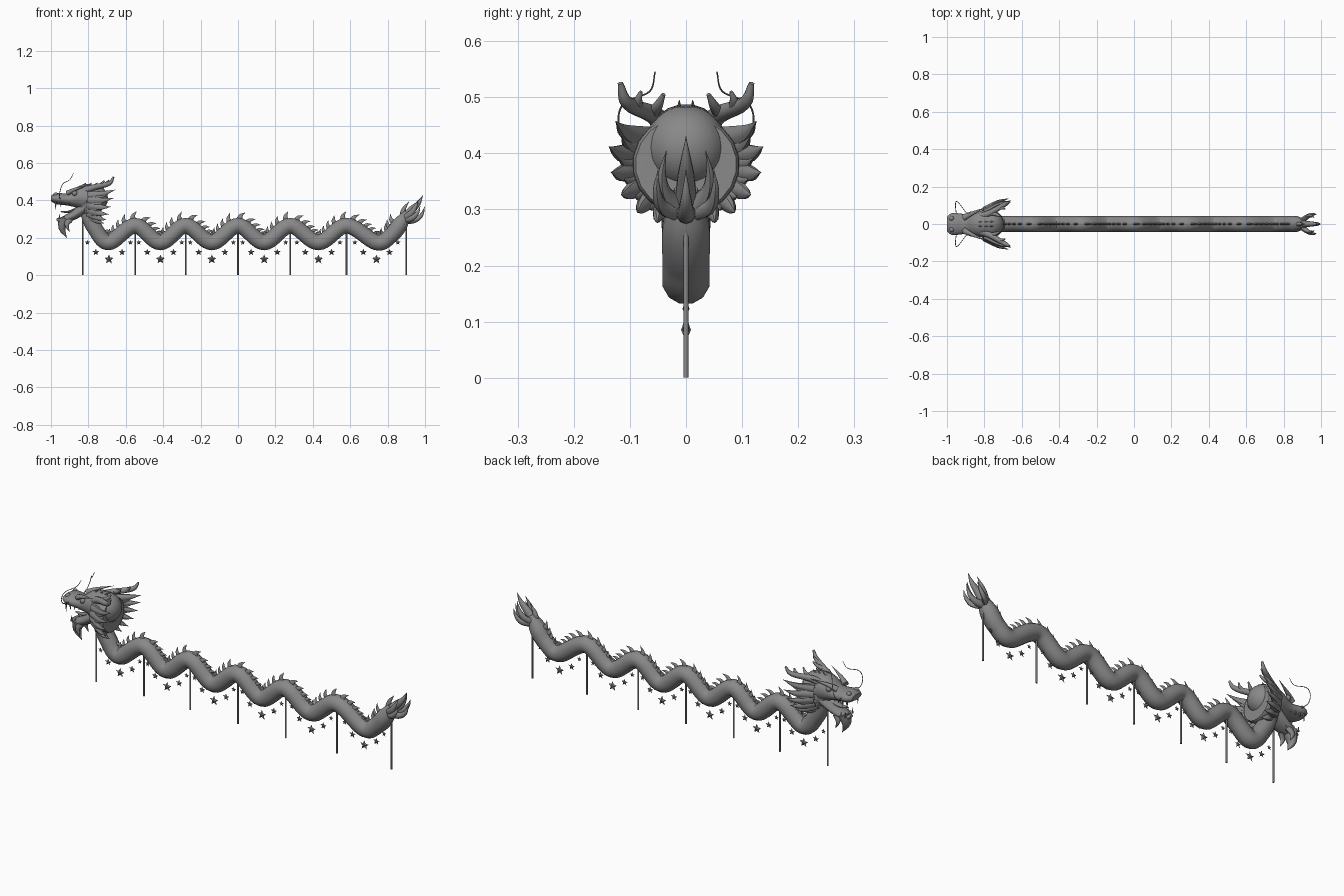
import bpy, bmesh, math
from mathutils import Vector

if "Cube" in bpy.data.objects:
    bpy.data.objects.remove(bpy.data.objects["Cube"])

grey = bpy.data.materials.new("plain grey")
grey.use_nodes = True
grey.diffuse_color = (0.25, 0.25, 0.25, 1)
grey.node_tree.nodes["Principled BSDF"].inputs["Base Color"].default_value = grey.diffuse_color


def finish(bm, name, smooth=True):
    """Turn a bmesh into a named, shaded object."""
    bmesh.ops.recalc_face_normals(bm, faces=bm.faces[:])
    mesh = bpy.data.meshes.new(name)
    bm.to_mesh(mesh)
    bm.free()
    mesh.materials.append(grey)
    obj = bpy.data.objects.new(name, mesh)
    bpy.context.collection.objects.link(obj)
    if smooth:
        bpy.ops.object.select_all(action="DESELECT")
        obj.select_set(True)
        bpy.context.view_layer.objects.active = obj
        bpy.ops.object.shade_smooth_by_angle(angle=math.radians(45))


def spline(points, steps):
    """Smooth curve through points of any dimension."""
    points = [Vector(point) for point in points]
    before = points[0] * 2 - points[1]
    after = points[-1] * 2 - points[-2]
    padded = [before, *points, after]
    curve = []
    for a, b, c, d in zip(padded, padded[1:], padded[2:], padded[3:]):
        leave, arrive = (c - a) / 2, (d - b) / 2
        for step in range(steps):
            t = step / steps
            ease = t * t * (3 - 2 * t)
            curve.append(b.lerp(c, ease) + leave * t * (1 - t) ** 2 - arrive * t * t * (1 - t))
    return curve + [points[-1]]


def taper(points, wide, deep, end=0):
    """Stations whose half width and half depth shrink toward the end."""
    last = len(points) - 1
    stations = []
    for index, point in enumerate(points):
        factor = end + (1 - end) * (1 - index / last) ** 0.7
        stations.append((*point, wide * factor, deep * factor))
    return stations


def sweep(bm, stations, steps, sides, sign=1):
    """Skin elliptical rings along stations of (x, y, z, half width, half depth)."""
    rows = spline(stations, steps)
    centres = [Vector((row[0], row[1] * sign, row[2])) for row in rows]
    rings = []
    for index, (centre, row) in enumerate(zip(centres, rows)):
        following = centres[min(index + 1, len(rows) - 1)]
        along = (following - centres[max(index - 1, 0)]).normalized()
        side = Vector((0, 1, 0))
        side = (side - along * side.dot(along)).normalized()
        up = side.cross(along)
        wide, deep = max(row[3], 0.0005), max(row[4], 0.0005)
        angles = [math.tau * (k + 0.5) / sides for k in range(sides)]
        rings.append([bm.verts.new(centre + side * wide * math.cos(angle) + up * deep * math.sin(angle))
                      for angle in angles])
    for low, high in zip(rings, rings[1:]):
        for k in range(sides):
            bm.faces.new((low[k - 1], low[k], high[k], high[k - 1]))
    bm.faces.new(rings[0])
    bm.faces.new(rings[-1])


def part(name, *paths, mirror=False, steps=4, sides=10):
    """One object from swept paths, copied to the other side if mirrored."""
    bm = bmesh.new()
    for path in paths:
        for sign in ((1, -1) if mirror else (1,)):
            sweep(bm, path, steps, sides, sign)
    finish(bm, name)


def balls(name, radius, *centres):
    bm = bmesh.new()
    for centre in centres:
        made = bmesh.ops.create_uvsphere(bm, u_segments=20, v_segments=12, radius=radius)
        bmesh.ops.translate(bm, verts=made["verts"], vec=centre)
    finish(bm, name)


# Waving body: crests over the poles, troughs halfway between
pole_places = [-0.83, -0.55, -0.28, 0, 0.28, 0.58, 0.9]
crests = pole_places[1:-1]
troughs = [(left + right) / 2 for left, right in zip(pole_places, pole_places[1:])]
girth = 0.043
crest_height, trough_height = 0.265, 0.175
wave = sorted([(x, 0, trough_height) for x in troughs] + [(x, 0, crest_height) for x in crests])
neck = [(-0.8, 0, 0.39), (-0.8, 0, 0.33), (-0.765, 0, 0.25)]
rear = [(0.815, 0, 0.21), (0.865, 0, 0.27)]
spine = neck + wave + rear
rump = (0.905, 0, 0.335, girth / 2, girth / 2)
part("body", *[taper(spine, girth, girth, end=1) + [rump]], steps=10, sides=12)

# Fins along the back, leaning toward the tail and taller on the crests
bm = bmesh.new()
line = spline(spine, 40)
travelled = 0
for here, ahead in zip(line, line[1:]):
    travelled += (ahead - here).length
    if travelled < 0.03 or here.x < troughs[0] - 0.05:
        continue
    travelled = 0
    along = (ahead - here).normalized()
    out = Vector((-along.z, 0, along.x))
    rise = (here.z - trough_height) / (crest_height - trough_height)
    size = girth * (0.5 + 0.25 * min(max(rise, 0), 1))
    root = here + out * girth * 0.85
    middle = root + out * size * 0.6 + along * size * 0.15
    tip = root + out * size * 1.2 + along * size * 0.8
    sweep(bm, taper([root, middle, tip], girth / 6, size / 2), 3, 6)
finish(bm, "back_fins")

# Support poles
pole_tops = [0.32] + [0.25] * len(crests) + [0.29]
for number, (x, top) in enumerate(zip(pole_places, pole_tops)):
    part(f"pole_{number}", taper([(x, 0, 0), (x, 0, top)], 0.0045, 0.0045, end=1), steps=1)


# Hanging stars, five under each trough
def star(bm, x, z, radius):
    rim = []
    for k in range(10):
        angle = math.pi / 2 + math.tau * k / 10
        reach = radius * (0.45 if k % 2 else 1)
        rim.append(bm.verts.new((x + reach * math.cos(angle), 0, z + reach * math.sin(angle))))
    for side in (-1, 1):
        hub = bm.verts.new((x, side * radius / 3, z))
        for k in range(10):
            bm.faces.new((rim[k - 1], rim[k], hub))


bm = bmesh.new()
for x in troughs:
    star(bm, x, 0.085, 0.026)
    for side in (-1, 1):
        star(bm, x + side * 0.07, 0.123, 0.019)
        star(bm, x + side * 0.115, 0.175, 0.014)
finish(bm, "hanging_stars", smooth=False)

# Skull with long snout, and the cheek collar that carries the mane
part("upper_head", [(-1, 0, 0.41, 0.04, 0.015), (-0.97, 0, 0.41, 0.06, 0.03),
                    (-0.9, 0, 0.405, 0.055, 0.035), (-0.83, 0, 0.415, 0.07, 0.07),
                    (-0.77, 0, 0.41, 0.075, 0.075)], sides=20)
balls("skull_back", 0.075, (-0.77, 0, 0.41))
part("mane_collar", [(-0.84, 0, 0.385, 0.05, 0.05), (-0.78, 0, 0.38, 0.09, 0.085),
                     (-0.73, 0, 0.38, 0.09, 0.085), (-0.75, 0, 0.38, 0.04, 0.04)], sides=20)

# Open lower jaw, tongue and hanging beard
part("lower_jaw", taper([(-0.82, 0, 0.36), (-0.88, 0, 0.32), (-0.94, 0, 0.295), (-0.97, 0, 0.3)],
                        0.06, 0.03, end=0.2), sides=14)
part("tongue", taper([(-0.83, 0, 0.37), (-0.9, 0, 0.34), (-0.95, 0, 0.34)], 0.026, 0.01, end=0.2))
part("beard", taper([(-0.93, 0, 0.305), (-0.94, 0, 0.25), (-0.915, 0, 0.2)], 0.042, 0.03))
part("beard_tufts", taper([(-0.9, 0.025, 0.3), (-0.915, 0.035, 0.27), (-0.9, 0.035, 0.23)],
                          0.015, 0.02), mirror=True)

# Teeth, with the fangs at the front
teeth = []
for k in range(4):
    x, length = -0.975 + 0.025 * k, 0.03 / (1 + k / 2)
    upper, lower = Vector((x, 0.045, 0.395)), Vector((x + 0.02, 0.03, 0.3))
    drop = Vector((0, 0, length))
    teeth.append(taper([upper, upper - drop * 1.5], 0.006, 0.006))
    teeth.append(taper([lower, lower + drop], 0.005, 0.005))
part("teeth", *teeth, mirror=True, steps=1, sides=6)

# Nostrils, eyes and brows
balls("nostrils", 0.013, (-0.975, 0.03, 0.43), (-0.975, -0.03, 0.43))
balls("eyes", 0.014, (-0.873, 0.052, 0.438), (-0.873, -0.052, 0.438))
part("brows", taper([(-0.91, 0.035, 0.44), (-0.87, 0.055, 0.46), (-0.79, 0.09, 0.485)],
                    0.018, 0.014), mirror=True)

# Branched horns
part("horns",
     taper([(-0.82, 0.04, 0.45), (-0.77, 0.06, 0.47), (-0.69, 0.105, 0.49), (-0.665, 0.117, 0.525)],
           0.02, 0.02, end=0.25),
     taper([(-0.77, 0.06, 0.47), (-0.735, 0.05, 0.485), (-0.715, 0.04, 0.505)], 0.012, 0.012, end=0.3),
     taper([(-0.72, 0.085, 0.48), (-0.7, 0.085, 0.495), (-0.69, 0.08, 0.51)], 0.01, 0.01, end=0.3),
     mirror=True)

# Mane spikes fanning outward and backward in two rows
spikes = []
for row in range(2):
    for k in range(6):
        angle = math.radians(30 - 19 * k - 8 * row)
        reach = 0.145 - 0.005 * k - 0.02 * row
        centre = Vector((-0.8, 0, 0.385))
        spoke = Vector((0, math.cos(angle), math.sin(angle)))
        root = centre + spoke * reach * 0.55
        tip = centre + spoke * reach
        tip.x = -0.655 - 0.012 * k - 0.045 * row
        middle = root.lerp(tip, 0.55) + Vector((0, 0.008, -0.006))
        spikes.append(taper([root, middle, tip], 0.018, 0.024))
part("mane_spikes", *spikes, mirror=True, sides=8)

# Small crest on top of the head
crest = []
for k in range(3):
    root = Vector((-0.83 + 0.03 * k, 0.012, 0.475))
    crest.append(taper([root, root + Vector((0.018, 0, 0.02))], 0.006, 0.01))
part("head_crest", *crest, mirror=True, steps=1, sides=6)

# Long curling whiskers
part("whiskers", taper([(-0.95, 0.055, 0.41), (-0.955, 0.1, 0.42), (-0.95, 0.12, 0.455),
                        (-0.935, 0.11, 0.49), (-0.9, 0.065, 0.51), (-0.88, 0.055, 0.545)],
                       0.002, 0.002, end=0.7), mirror=True, steps=6, sides=6)

# Clawed tail tuft
tail_root = (0.88, 0, 0.295)
part("tail_centre_claws",
     taper([tail_root, (0.93, 0, 0.35), (0.965, 0, 0.385), (0.99, 0, 0.43)], 0.022, 0.027),
     taper([tail_root, (0.94, 0, 0.295), (0.98, 0, 0.32), (1, 0, 0.37)], 0.02, 0.022),
     taper([tail_root, (0.885, 0, 0.35), (0.915, 0, 0.395)], 0.016, 0.02))
part("tail_side_claws",
     taper([tail_root, (0.92, 0.035, 0.325), (0.945, 0.043, 0.36), (0.965, 0.035, 0.405)], 0.017, 0.024),
     taper([tail_root, (0.93, 0.042, 0.305), (0.96, 0.052, 0.335), (0.975, 0.05, 0.37)], 0.015, 0.02),
     mirror=True)
